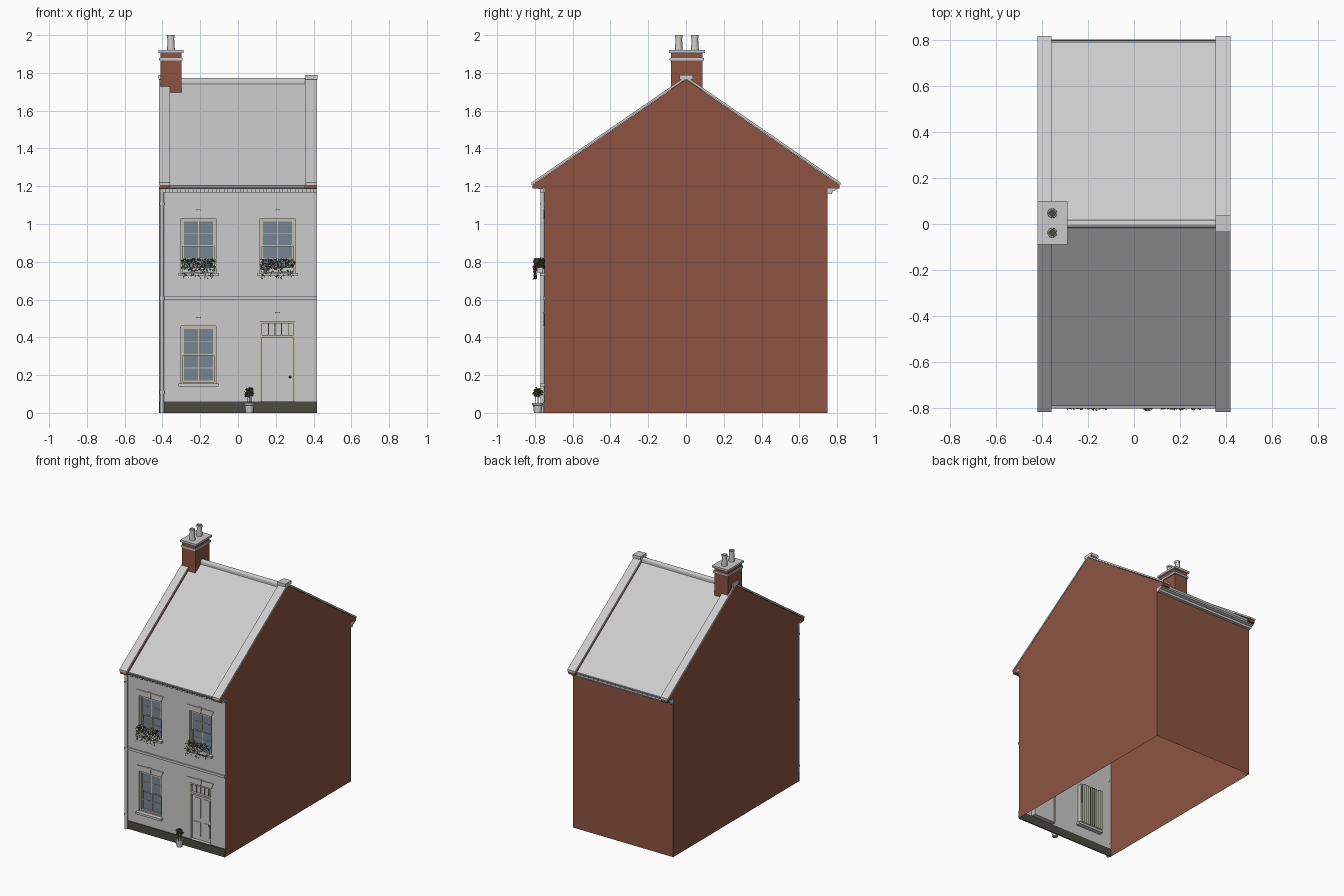
import bpy, bmesh, math, random
from mathutils import Vector, Matrix, Euler

if "Cube" in bpy.data.objects:
    bpy.data.objects.remove(bpy.data.objects["Cube"])

random.seed(4)


def material(name, r, g, b):
    m = bpy.data.materials.new(name)
    m.diffuse_color = (r, g, b, 1)
    m.use_nodes = True
    m.node_tree.nodes["Principled BSDF"].inputs["Base Color"].default_value = m.diffuse_color
    return m


BRICK = material("brick", 0.27, 0.088, 0.054)
DARK = material("dark_stone", 0.07, 0.067, 0.055)
GLASS = material("glass", 0.19, 0.235, 0.29)
FRAME = material("cream_paint", 0.55, 0.52, 0.43)
CURTAIN = material("curtain", 0.27, 0.29, 0.2)
LEAF = material("leaf", 0.09, 0.13, 0.06)
RED = material("red_petal", 0.5, 0.06, 0.06)
WHITE = material("white_petal", 0.8, 0.75, 0.7)


def finish(name, bm, mat=None, fix=True, smooth=False):
    if fix:
        bmesh.ops.recalc_face_normals(bm, faces=bm.faces)
    me = bpy.data.meshes.new(name)
    bm.to_mesh(me)
    bm.free()
    ob = bpy.data.objects.new(name, me)
    bpy.context.collection.objects.link(ob)
    if mat:
        me.materials.append(mat)
    if smooth:
        bpy.ops.object.select_all(action='DESELECT')
        ob.select_set(True)
        bpy.context.view_layer.objects.active = ob
        bpy.ops.object.shade_smooth_by_angle(angle=math.radians(40))
    return ob


def boxes(name, items, mat=None):
    """Each item is x0, x1, y0, y1, z0, z1."""
    bm = bmesh.new()
    for x0, x1, y0, y1, z0, z1 in items:
        m = Matrix.Translation(((x0 + x1) / 2, (y0 + y1) / 2, (z0 + z1) / 2))
        bmesh.ops.create_cube(bm, size=1, matrix=m @ Matrix.Diagonal((x1 - x0, y1 - y0, z1 - z0, 1)))
    return finish(name, bm, mat)


def prism(name, pts, a, b, mat=None, axis='X'):
    """Profile in yz swept along x, or in xz swept along y."""
    bm = bmesh.new()
    f = bm.faces.new([bm.verts.new((a, p, q) if axis == 'X' else (p, a, q)) for p, q in pts])
    ext = bmesh.ops.extrude_face_region(bm, geom=[f])
    vs = [v for v in ext['geom'] if isinstance(v, bmesh.types.BMVert)]
    bmesh.ops.translate(bm, verts=vs, vec=(b - a, 0, 0) if axis == 'X' else (0, b - a, 0))
    if f.is_valid and not any(len(e.link_faces) > 2 for e in f.edges) and len(bm.faces) < len(pts) + 2:
        bm.faces.new([v for v in f.verts])
    return finish(name, bm, mat)


def lathe(name, pts, loc, mat=None, n=20):
    bm = bmesh.new()
    vs = [bm.verts.new((r, 0, z)) for r, z in pts]
    es = [bm.edges.new(p) for p in zip(vs, vs[1:])]
    bmesh.ops.spin(bm, geom=vs + es, cent=(0, 0, 0), axis=(0, 0, 1), angle=2 * math.pi, steps=n)
    bmesh.ops.remove_doubles(bm, verts=bm.verts, dist=1e-5)
    bmesh.ops.translate(bm, verts=bm.verts, vec=loc)
    return finish(name, bm, mat, smooth=True)


def foliage(name, centres, size):
    bm = bmesh.new()
    for c in centres:
        s = size * random.uniform(0.7, 1.2)
        rot = Euler([random.uniform(0, 6.28) for _ in range(3)]).to_matrix()
        a, b, d, e = [bm.verts.new(c + rot @ Vector(p) * s) for p in
                      ((-1, 0, 0), (0, -.5, .25), (1, 0, 0), (0, .5, .25))]
        bm.faces.new((a, b, d))
        bm.faces.new((a, d, e))
    return finish(name, bm, LEAF, fix=False)


def blossoms(name, centres, mat):
    bm = bmesh.new()
    for c in centres:
        bmesh.ops.create_icosphere(bm, subdivisions=1, radius=0.006, matrix=Matrix.Translation(c))
    return finish(name, bm, mat)


# Brick shell: two gables and the back wall, open underneath
bm = bmesh.new()
gable = [(-.748, 0), (.75, 0), (.75, 1.19), (0, 1.73), (-.748, 1.19)]
bm.faces.new([bm.verts.new((.418, y, z)) for y, z in gable])
bm.faces.new([bm.verts.new((-.418, y, z)) for y, z in reversed(gable)])
bm.faces.new([bm.verts.new((x, .75, z)) for x, z in ((.418, 0), (-.418, 0), (-.418, 1.19), (.418, 1.19))])
finish("brick_walls", bm, BRICK, fix=False)

# Front wall with three window openings and a doorway, with reveals
HW, CX = 0.093, 0.21
Y = -0.748
openings = [(-CX, .155, .46), (-CX, .74, 1.03), (CX, .74, 1.03), (CX, .06, .485)]
xs = [-.418, -CX - HW, -CX + HW, CX - HW, CX + HW, .418]
zs = [0, .06, .155, .46, .485, .74, 1.03, 1.19]
bm = bmesh.new()
grid = [[bm.verts.new((x, Y, z)) for z in zs] for x in xs]
for i in range(len(xs) - 1):
    for j in range(len(zs) - 1):
        mx, mz = (xs[i] + xs[i + 1]) / 2, (zs[j] + zs[j + 1]) / 2
        if not any(abs(mx - c) < HW and a < mz < b for c, a, b in openings):
            bm.faces.new((grid[i][j], grid[i + 1][j], grid[i + 1][j + 1], grid[i][j + 1]))
rim = [e for e in bm.edges if e.is_boundary and
       all(abs(v.co.x) < .41 and .01 < v.co.z < 1.18 for v in e.verts)]
ext = bmesh.ops.extrude_edge_only(bm, edges=rim)
bmesh.ops.translate(bm, verts=[v for v in ext['geom'] if isinstance(v, bmesh.types.BMVert)], vec=(0, .035, 0))
finish("front_wall", bm, fix=False)
boxes("plinth", [(-.418, .418, -.755, -.745, 0, .06)], DARK)
boxes("string_course", [(-.418, .418, -.757, Y, .597, .615)])


def lintel(cx, z):
    prism("lintel", [(cx - HW, z), (cx + HW, z), (cx + HW + .018, z + .042), (cx - HW - .018, z + .042)],
          Y - .005, Y, axis='Y')
    prism("keystone", [(cx - .008, z), (cx + .008, z), (cx + .013, z + .048), (cx - .013, z + .048)],
          Y - .01, Y, axis='Y')


# Sash windows with sill, lintel and curtain
def window(cx, z0, z1):
    l, r, zm = cx - HW, cx + HW, (z0 + z1) / 2
    w = .009
    boxes("window_frame", [(l, l + w, -.74, -.712, z0, z1), (r - w, r, -.74, -.712, z0, z1),
                           (l + w, r - w, -.74, -.712, z1 - w, z1), (l + w, r - w, -.74, -.712, z0, z0 + w)], FRAME)
    bars, panes = [], []
    for y, a, b in ((-.734, zm - .004, z1 - w), (-.724, z0 + w, zm + .004)):
        il, ir, m = l + w, r - w, (a + b) / 2
        bars += [(il, il + .007, y, y + .01, a, b), (ir - .007, ir, y, y + .01, a, b),
                 (il, ir, y, y + .01, a, a + .008), (il, ir, y, y + .01, b - .008, b),
                 (cx - .003, cx + .003, y + .001, y + .009, a, b), (il, ir, y + .001, y + .009, m - .002, m + .002)]
        panes.append((il, ir, y + .004, y + .006, a, b))
    boxes("sash_bars", bars, FRAME)
    boxes("window_glass", panes, GLASS)
    boxes("window_sill", [(cx - .106, cx + .106, -.772, -.715, z0 - .016, z0)])
    lintel(cx, z1)
    bm = bmesh.new()
    n = 40
    rows = [[bm.verts.new((l + (r - l) * i / n, -.703 + .005 * math.cos(i * math.pi / 2), z))
             for i in range(n + 1)] for z in (z0, z1)]
    for i in range(n):
        bm.faces.new((rows[0][i], rows[0][i + 1], rows[1][i + 1], rows[1][i]))
    finish("curtain", bm, CURTAIN, fix=False)


for c, a, b in openings[:3]:
    window(c, a, b)

# Door with panels, transom light, frame and knob
l, r = CX - HW, CX + HW
boxes("door_frame", [(l, l + .01, -.745, -.712, .06, .485), (r - .01, r, -.745, -.712, .06, .485),
                     (l, r, -.745, -.712, .472, .485), (l, r, -.745, -.712, .398, .412)], FRAME)
boxes("door_leaf", [(l + .01, r - .01, -.727, -.714, .06, .398)])
boxes("door_panels", [(CX + s * .038 - .027, CX + s * .038 + .027, -.731, -.726, a, b)
                      for s in (-1, 1) for a, b in ((.09, .195), (.225, .375))])
boxes("transom_light", [(l + .01, r - .01, -.724, -.718, .412, .472)])
boxes("transom_bars", [(l + .01 + k * .0346 - .002, l + .01 + k * .0346 + .002, -.732, -.722, .412, .472)
                       for k in range(1, 5)], FRAME)
bm = bmesh.new()
bmesh.ops.create_uvsphere(bm, u_segments=12, v_segments=8, radius=.007, matrix=Matrix.Translation((.276, -.736, .19)))
finish("door_knob", bm, DARK, smooth=True)
lintel(CX, .485)

# Roof slab, ridge tile, brick parapets and copings


def chevron(ye, ze, zt, t):
    return [(-ye, ze), (0, zt), (ye, ze), (ye, ze - t), (0, zt - t), (-ye, ze - t)]


prism("roof", chevron(.79, 1.205, 1.752, .018), -.365, .36)
ridge = [(.017 * math.cos(k * math.pi / 10), 1.755 + .018 * math.sin(k * math.pi / 10)) for k in range(11)]
prism("ridge_tile", [(-.017, 1.738)] + ridge[::-1] + [(.017, 1.738)], -.36, .36)
for x0, x1 in ((-.418, -.36), (.356, .418)):
    prism("brick_parapet", [(-.812, 1.187), (-.812, 1.207), (0, 1.766), (.812, 1.207), (.812, 1.187),
                            (.745, 1.187), (0, 1.70), (-.745, 1.187)], x0 + .002, x1, BRICK)
    prism("coping", chevron(.817, 1.22, 1.782, .014), x0 - .001, x1 + .001)
    boxes("apex_stone", [(x0 - .002, x1 + .002, -.035, .038, 1.766, 1.789)])

# Eaves: dentils at the front, moulded cornice at the back, gutters on both
boxes("front_cornice", [(-.418, .418, -.782, Y, 1.186, 1.197), (-.418, .418, -.756, Y, 1.166, 1.186)])
boxes("dentils", [(-.395 + k * .0415 - .01, -.395 + k * .0415 + .01, -.772, -.755, 1.166, 1.186) for k in range(20)])
prism("back_cornice", [(.75, 1.16), (.772, 1.16), (.776, 1.174), (.796, 1.18), (.796, 1.196), (.75, 1.196)],
      -.418, .418)
arc = [(math.cos(k * math.pi / 8), -math.sin(k * math.pi / 8)) for k in range(9)]
for s, name in ((-1, "front_gutter"), (1, "back_gutter")):
    prism(name, [(s * .79 + .013 * c, 1.205 + .015 * d) for c, d in arc] +
          [(s * .79 + .010 * c, 1.205 + .012 * d) for c, d in arc[::-1]], -.36, .356)

# Drainpipe with collars
lathe("drainpipe", [(0, 0), (.011, 0), (.011, 1.19), (0, 1.19)], (-.402, -.76, 0), n=14)
for z in (.1, .6, 1.1):
    lathe("pipe_collar", [(.011, z), (.014, z), (.014, z + .015), (.011, z + .015)], (-.402, -.76, 0), n=14)

# Chimney stack with oversailing bands and two pots
boxes("chimney_stack", [(-.41, -.30, -.08, .087, 1.69, 1.905)], BRICK)
boxes("chimney_bands", [(-.417, -.293, -.087, .095, 1.865, 1.88), (-.42, -.288, -.09, .1, 1.905, 1.92)])
for y in (-.038, .047):
    lathe("chimney_pot", [(.021, 1.918), (.017, 1.985), (.02, 1.986), (.02, 2.0), (.014, 2.0), (.014, 1.921)],
          (-.355, y, 0))
    lathe("flue_shadow", [(0, 1.93), (.0145, 1.93)], (-.355, y, 0), DARK)

# Window boxes with leaves, trailing growth and blossoms
U = random.uniform
for cx in (-CX, CX):
    boxes("window_box", [(cx - .085, cx + .085, -.79, -.757, .742, .77)])
    tops = [Vector((cx + U(-.09, .09), U(-.803, -.752), .765 + .05 * U(0, 1) ** .8)) for _ in range(210)]
    trail = [Vector((cx + U(-.088, .088), U(-.805, -.793), .765 - .055 * U(0, 1) ** 1.5)) for _ in range(70)]
    foliage("box_leaves", tops + trail, .008)
    for name, m in (("red_flowers", RED), ("white_flowers", WHITE)):
        blossoms(name, [Vector((cx + U(-.085, .085), U(-.807, -.765), U(.755, .815))) for _ in range(14)], m)

# Potted shrub beside the door
PX, PY = .06, -.785
lathe("plant_pot", [(0, 0), (.02, 0), (.025, .04), (.029, .041), (.029, .053), (.024, .053), (.023, .044), (0, .044)],
      (PX, PY, 0))
boxes("shrub_stems", [(PX + dx - .0015, PX + dx + .0015, PY + dy - .0015, PY + dy + .0015, .044, .11)
                      for dx, dy in ((-.01, 0), (.009, .006), (.003, -.01))], LEAF)
foliage("shrub_leaves", [Vector((PX, PY, .108)) + Vector((U(-1, 1), U(-1, 1), U(-1, 1))).normalized()
                         * U(.008, .027) for _ in range(130)], .01)
